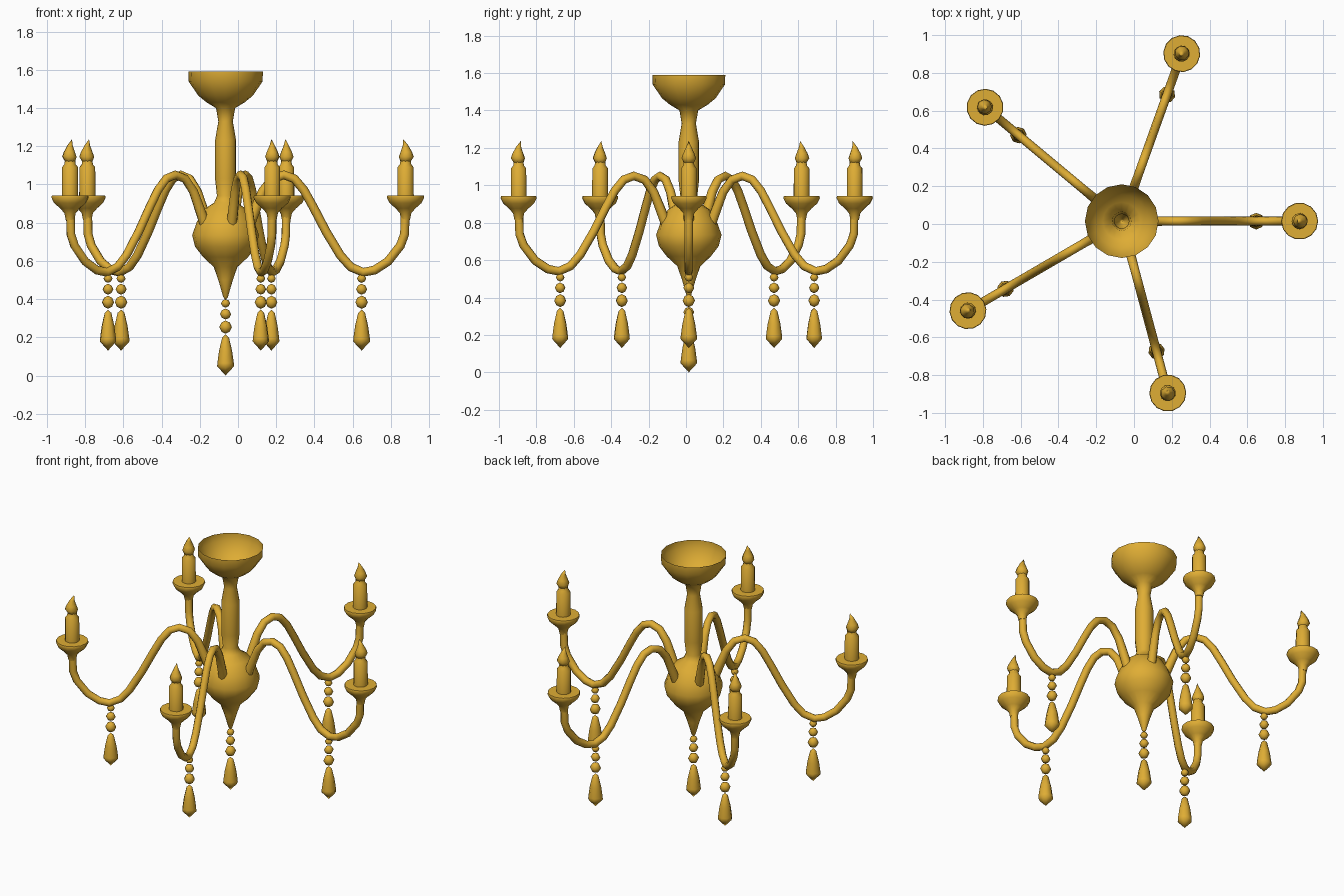
import bpy, bmesh, math
from mathutils import Matrix, Vector

if "Cube" in bpy.data.objects:
    bpy.data.objects.remove(bpy.data.objects["Cube"])

CENTRE = Vector((-0.065, 0.015, 0))
ANGLES = [0, 70.3, 140.2, 210.2, 285]

gold = bpy.data.materials.new("gold")
gold.diffuse_color = (0.74, 0.42, 0.035, 1)
gold.use_nodes = True
gold.node_tree.nodes["Principled BSDF"].inputs["Base Color"].default_value = gold.diffuse_color


def place(ob, angle):
    ob.matrix_world = Matrix.Translation(CENTRE) @ Matrix.Rotation(math.radians(angle), 4, 'Z')


def lathe(name, profile, sides, x=0.0, angle=0.0, lean=None):
    """Revolve (radius, z) points; radius 0 makes a tip. lean(z) shifts rings in x."""
    bm = bmesh.new()
    rings = []
    for r, z in profile:
        cx = x + (lean(z) if lean else 0)
        if r == 0:
            rings.append([bm.verts.new((cx, 0, z))])
        else:
            rings.append([bm.verts.new((cx + r * math.cos(math.tau * i / sides),
                                        r * math.sin(math.tau * i / sides), z))
                          for i in range(sides)])
    for a, b in zip(rings, rings[1:]):
        for i in range(sides):
            j = (i + 1) % sides
            quad = [a[i % len(a)], a[j % len(a)], b[j % len(b)], b[i % len(b)]]
            bm.faces.new(list(dict.fromkeys(quad)))
    bmesh.ops.recalc_face_normals(bm, faces=bm.faces)
    me = bpy.data.meshes.new(name)
    bm.to_mesh(me)
    bm.free()
    me.materials.append(gold)
    ob = bpy.data.objects.new(name, me)
    bpy.context.collection.objects.link(ob)
    place(ob, angle)
    return ob


def crystal_string(name, x, z0, angle):
    """Three beads and a long pendant hanging above height z0."""
    for n, (r, lo, hi) in enumerate([(0.024, 0.355, 0.40), (0.029, 0.293, 0.35), (0.033, 0.219, 0.288)]):
        h = hi - lo
        lathe(f"{name}_bead_{n + 1}",
              [(0, z0 + lo), (r * 0.65, z0 + lo + h * 0.15), (r, z0 + lo + h * 0.5),
               (r * 0.65, z0 + lo + h * 0.85), (0, z0 + hi)], 8, x, angle)
    lathe(f"{name}_pendant",
          [(0, z0), (0.044, z0 + 0.048), (0.043, z0 + 0.065), (0.034, z0 + 0.13),
           (0.018, z0 + 0.198), (0, z0 + 0.215)], 8, x, angle)


# Central column with open ceiling canopy and bulb body
lathe("canopy_and_body",
      [(0, 0.395), (0.012, 0.41), (0.038, 0.50), (0.062, 0.568), (0.118, 0.62), (0.16, 0.675),
       (0.175, 0.735), (0.15, 0.805), (0.112, 0.87), (0.06, 0.905), (0.045, 0.94), (0.055, 1.03),
       (0.055, 1.23), (0.038, 1.33), (0.05, 1.40), (0.10, 1.43), (0.143, 1.465), (0.194, 1.54),
       (0.195, 1.59)], 16)
crystal_string("centre_drop", 0, 0, 0)

# S-curved arm path as (radius from centre, height, thickness)
ARM = [(0.125, 0.79, 1.2), (0.16, 0.88, 1.15), (0.195, 0.965, 1.05), (0.245, 1.03, 1),
       (0.305, 1.05, 1), (0.36, 1.03, 1), (0.41, 0.97, 1), (0.46, 0.88, 1),
       (0.525, 0.755, 1), (0.60, 0.63, 1), (0.655, 0.568, 1), (0.72, 0.54, 1),
       (0.78, 0.552, 1), (0.85, 0.597, 1), (0.915, 0.68, 1), (0.937, 0.74, 1), (0.94, 0.86, 1)]

for k, ang in enumerate(ANGLES, 1):
    cu = bpy.data.curves.new(f"arm_{k}", 'CURVE')
    cu.dimensions = '3D'
    cu.bevel_depth = 0.0235
    cu.bevel_resolution = 2
    cu.use_fill_caps = True
    sp = cu.splines.new('POLY')
    sp.points.add(len(ARM) - 1)
    for p, (r, z, t) in zip(sp.points, ARM):
        p.co = (r, 0, z, 1)
        p.radius = t
    cu.materials.append(gold)
    arm = bpy.data.objects.new(f"arm_{k}", cu)
    bpy.context.collection.objects.link(arm)
    place(arm, ang)
    # Drip cup
    lathe(f"cup_{k}", [(0, 0.81), (0.023, 0.815), (0.03, 0.85), (0.052, 0.875), (0.084, 0.903),
                       (0.098, 0.932), (0.095, 0.942), (0, 0.942)], 14, 0.942, ang)
    # Candle
    lathe(f"candle_{k}", [(0.043, 0.935), (0.042, 1.09), (0.03, 1.105), (0.026, 1.13), (0, 1.13)],
          12, 0.942, ang)
    # Flame with tip leaning inwards
    lathe(f"flame_{k}", [(0, 1.105), (0.027, 1.12), (0.039, 1.145), (0.03, 1.17), (0.014, 1.205), (0, 1.237)],
          8, 0.942, ang, lambda z: 0.004 if 1.13 < z < 1.2 else (-0.012 if z > 1.23 else 0))
    crystal_string(f"arm_drop_{k}", 0.712, 0.13, ang)

# Turn arm curves into meshes and shade everything
bpy.ops.object.select_all(action='SELECT')
bpy.context.view_layer.objects.active = bpy.data.objects["arm_1"]
bpy.ops.object.convert(target='MESH')
bpy.ops.object.select_all(action='SELECT')
bpy.ops.object.shade_smooth_by_angle(angle=math.radians(62))
